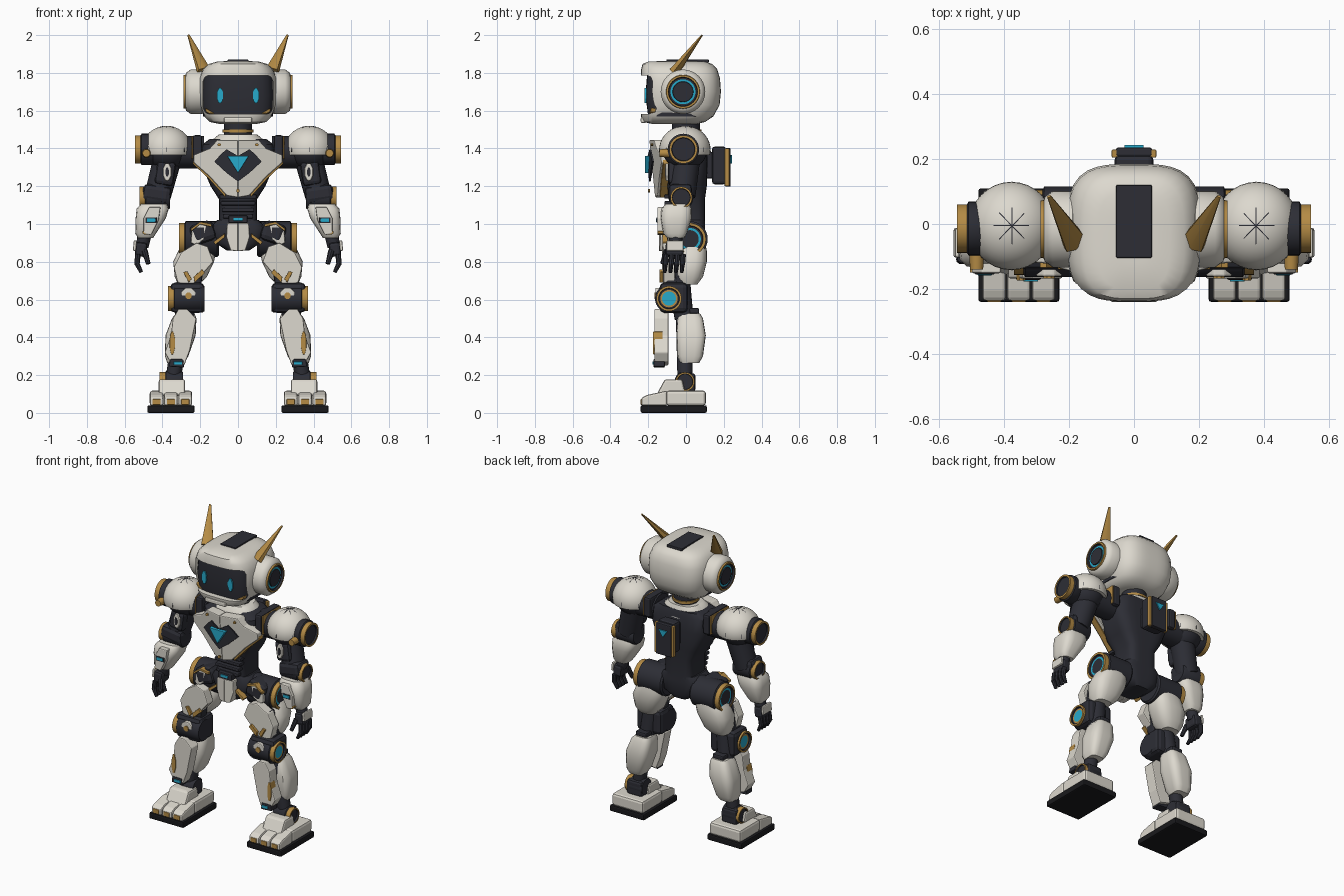
import bpy, bmesh, math
from mathutils import Matrix, Vector

if "Cube" in bpy.data.objects:
    bpy.data.objects.remove(bpy.data.objects["Cube"])

COLOURS = {"white": (.72, .69, .62), "dark": (.026, .027, .036), "gold": (.46, .26, .06),
           "cyan": (.02, .4, .6), "black": (.01, .01, .012)}
MATERIALS = {}
for label, rgb in COLOURS.items():
    material = bpy.data.materials.new(label)
    material.use_nodes = True
    material.diffuse_color = (*rgb, 1)
    material.node_tree.nodes["Principled BSDF"].inputs["Base Color"].default_value = (*rgb, 1)
    MATERIALS[label] = material


def finish(name, bm, colours, bevel=0, mirror=True, smooth=False):
    """Turn a bmesh into an object, optionally bevelled and mirrored across x."""
    bmesh.ops.recalc_face_normals(bm, faces=bm.faces)
    mesh = bpy.data.meshes.new(name)
    bm.to_mesh(mesh)
    bm.free()
    obj = bpy.data.objects.new(name, mesh)
    bpy.context.collection.objects.link(obj)
    for colour in colours:
        mesh.materials.append(MATERIALS[colour])
    if smooth:
        bpy.ops.object.select_all(action="DESELECT")
        obj.select_set(True)
        bpy.context.view_layer.objects.active = obj
        bpy.ops.object.shade_smooth_by_angle(angle=math.radians(40))
    if bevel:
        modifier = obj.modifiers.new("bevel", "BEVEL")
        modifier.width, modifier.segments = bevel, 2
    if mirror:
        obj.modifiers.new("mirror", "MIRROR")
    return obj


def box(name, centre, size, colour, bevel=.01, mirror=True, tilt=0):
    bm = bmesh.new()
    matrix = Matrix.Translation(centre) @ Matrix.Rotation(tilt, 4, "Y") @ Matrix.Diagonal((*size, 1))
    bmesh.ops.create_cube(bm, size=1, matrix=matrix)
    return finish(name, bm, [colour], bevel, mirror)


def rod(name, start, end, r_start, r_end, colour, sides=20, mirror=True, flat=1):
    bm = bmesh.new()
    start, end = Vector(start), Vector(end)
    turn = (end - start).to_track_quat("Z", "Y").to_matrix().to_4x4()
    matrix = Matrix.Translation((start + end) / 2) @ turn @ Matrix.Diagonal((1, flat, 1, 1))
    bmesh.ops.create_cone(bm, cap_ends=True, segments=sides, radius1=r_start, radius2=r_end,
                          depth=(end - start).length, matrix=matrix)
    return finish(name, bm, [colour], mirror=mirror, smooth=True)


def loft(name, sections, colour, power=4, sides=32, mirror=True):
    """Skin rounded-square rings, each given as z, centre x, half width, front y, back y."""
    bm, rings = bmesh.new(), []
    for z, cx, half, front, back in sections:
        ring = []
        for i in range(sides):
            c, s = math.cos(math.tau * i / sides), math.sin(math.tau * i / sides)
            k = (abs(c) ** power + abs(s) ** power) ** (-1 / power)
            ring.append(bm.verts.new((cx + half * c * k, (front + back) / 2 + (back - front) / 2 * s * k, z)))
        rings.append(ring)
    for low, high in zip(rings, rings[1:]):
        for i in range(sides):
            j = (i + 1) % sides
            bm.faces.new((low[i], low[j], high[j], high[i]))
    bm.faces.new(rings[0])
    bm.faces.new(rings[-1])
    return finish(name, bm, [colour], mirror=mirror, smooth=True)


def prism(name, outline, place, depth, colour, bevel=.006, mirror=True):
    """Extrude an outline by a depth vector; place maps its two values to a point."""
    bm = bmesh.new()
    near = [Vector(place(*p)) for p in outline]
    a = [bm.verts.new(p) for p in near]
    b = [bm.verts.new(p + Vector(depth)) for p in near]
    bm.faces.new(a)
    bm.faces.new(b)
    for i in range(len(a)):
        j = (i + 1) % len(a)
        bm.faces.new((a[i], a[j], b[j], b[i]))
    return finish(name, bm, [colour], bevel, mirror)


def plate(name, outline, y, thick, colour, sweep=0, lean=0, bevel=.006, mirror=True):
    """Front plate from an x, z outline, swept back sideways and leaning with height."""
    z_ref = outline[0][1]
    return prism(name, outline, lambda x, z: (x, y + sweep * x + lean * (z - z_ref), z),
                 (0, thick, 0), colour, bevel, mirror)


def oval(x, z, rx, rz, sides=8):
    angles = [math.tau * (i + .5) / sides for i in range(sides)]
    return [(x + rx * math.cos(t), z + rz * math.sin(t)) for t in angles]


def lathe(name, y, z, profile, sides=32):
    """Spin x, radius, colour steps around a sideways axis."""
    bm, rings = bmesh.new(), []
    colours = list(dict.fromkeys(step[2] for step in profile))
    for x, r, colour in profile:
        rings.append([bm.verts.new((x, y + r * math.cos(math.tau * i / sides),
                                    z + r * math.sin(math.tau * i / sides))) for i in range(sides)])
    for step, a, b in zip(profile, rings, rings[1:]):
        for i in range(sides):
            j = (i + 1) % sides
            bm.faces.new((a[i], a[j], b[j], b[i])).material_index = colours.index(step[2])
    for ring, step in ((rings[0], profile[0]), (rings[-1], profile[-1])):
        bm.faces.new(ring).material_index = colours.index(step[2])
    return finish(name, bm, colours, smooth=True)


def joint(name, y, z, r, inner, outer, ring="dark", core="dark", body="dark"):
    """Round joint with a gold rim and an inset face."""
    return lathe(name, y, z, [
        (inner, r * .9, body), (inner + .01, r, body), (outer - .035, r, body), (outer - .03, r * .9, "gold"),
        (outer, r * .9, "gold"), (outer, r * .75, "dark"), (outer - .01, r * .72, "dark"),
        (outer - .01, r * .62, ring), (outer - .01, r * .5, core), (outer - .01, r * .1, core)])


# Head shell with a visor opening
head = loft("head_shell", [
    (1.53, 0, .1, -.18, .06), (1.54, 0, .15, -.225, .1), (1.57, 0, .18, -.238, .145), (1.63, 0, .2, -.24, .178),
    (1.7, 0, .207, -.24, .185), (1.77, 0, .204, -.24, .18), (1.82, 0, .185, -.237, .165),
    (1.847, 0, .155, -.23, .14), (1.86, 0, .11, -.2, .1), (1.863, 0, .05, -.12, .05)], "white", 3.4, 48, False)
cutter = box("visor_cutter", (0, -.25, 1.685), (.368, .27, .205), "white", .03, False)
cutter.hide_render = True
cutter.hide_set(True)
opening = head.modifiers.new("opening", "BOOLEAN")
opening.object, opening.solver = cutter, "EXACT"
loft("visor", [(1.57, 0, .185, -.2, .1), (1.68, 0, .192, -.215, .1), (1.8, 0, .185, -.205, .1)],
     "dark", 4, 40, False)
plate("eyes", oval(.095, 1.68, .018, .043), -.219, .009, "cyan", bevel=0)
plate("visor_corner_trims", [(.12, 1.584), (.175, 1.615), (.17, 1.592), (.15, 1.583)], -.222, .04, "gold", sweep=.2)
box("head_top_strip", (0, .008, 1.862), (.11, .225, .018), "dark", .004, False)
box("chin_plate", (0, -.225, 1.55), (.15, .03, .03), "white", .008, False)
lathe("ear_pods", -.016, 1.7, [
    (.17, .1, "white"), (.19, .118, "white"), (.25, .118, "white"), (.275, .1, "white"), (.278, .09, "gold"),
    (.288, .088, "gold"), (.288, .078, "dark"), (.276, .075, "dark"), (.276, .066, "cyan"),
    (.276, .055, "dark"), (.282, .053, "dark"), (.282, .01, "dark")])
rod("horns", (.18, -.06, 1.81), (.262, .085, 2), .042, .007, "gold", 6, flat=.62)

# Neck and torso
rod("neck", (0, 0, 1.44), (0, 0, 1.55), .075, .075, "dark", mirror=False)
rod("neck_ring", (0, 0, 1.485), (0, 0, 1.5), .082, .082, "gold", mirror=False)
loft("collar", [(1.4, 0, .16, -.13, .112), (1.45, 0, .13, -.11, .1), (1.475, 0, .1, -.09, .09)],
     "white", 2.6, mirror=False)
loft("torso", [(1, 0, .1, -.09, .1), (1.13, 0, .1, -.09, .1), (1.2, 0, .145, -.11, .11), (1.33, 0, .2, -.13, .115),
               (1.42, 0, .19, -.12, .11), (1.45, 0, .15, -.09, .1)], "dark", 5, mirror=False)
for i in range(4):
    box("abdomen_rib", (0, -.08, 1.04 + .035 * i), (.16 + .012 * i, .07, .022), "dark", .006, False)
plate("chest_armour", [(0, 1.445), (.11, 1.445), (.15, 1.4), (.235, 1.365), (.235, 1.325), (.15, 1.25), (.06, 1.15),
                       (0, 1.14)], -.195, .07, "white", .22, -.1)
plate("chest_edge_trim", [(.24, 1.32), (.155, 1.24), (.065, 1.14), (.065, 1.165), (.15, 1.262), (.235, 1.34)],
      -.168, .04, "gold", .2, -.1, .002)
plate("chest_emblem_panel", [(0, 1.36), (.06, 1.395), (.09, 1.37), (.125, 1.33), (.06, 1.27), (0, 1.225)],
      -.203, .009, "dark", .18, -.05, 0)
plate("chest_light", [(-.057, 1.36), (.057, 1.36), (0, 1.27)], -.218, .03, "cyan", bevel=.002, mirror=False)
plate("chest_pins", oval(.1, 1.42, .01, .008), -.184, .009, "gold", bevel=0)
plate("chest_low_pin", oval(0, 1.175, .01, .01), -.2, .009, "gold", bevel=0, mirror=False)
for name, x, size, colour in (("yoke", .215, (.05, .2, .13), "dark"), ("yoke_trim", .243, (.008, .19, .12), "gold")):
    box(name, (x, 0, 1.405), size, colour, .012 if colour == "dark" else .003)
rod("shoulder_axles", (.18, 0, 1.38), (.32, 0, 1.38), .085, .085, "dark")

# Backpack
box("backpack_mount", (0, .125, 1.31), (.08, .06, .14), "dark", mirror=False)
box("backpack", (0, .175, 1.31), (.12, .075, .2), "dark", .015, False)
box("backpack_trim", (0, .217, 1.3), (.138, .025, .2), "gold", .004, False)
box("backpack_panel", (0, .222, 1.3), (.11, .028, .205), "dark", .006, False)
plate("backpack_light", [(-.03, 1.365), (.03, 1.365), (0, 1.32)], .235, .008, "cyan", bevel=0, mirror=False)

# Shoulders: a white dome with seams over a dark ball
def dome(name, scale, floor, colour):
    bm = bmesh.new()
    matrix = Matrix.Translation((.378, -.006, 1.395)) @ Matrix.Diagonal((*scale, 1))
    bmesh.ops.create_uvsphere(bm, u_segments=32, v_segments=20, radius=1, matrix=matrix)
    cut = bmesh.ops.bisect_plane(bm, geom=bm.verts[:] + bm.edges[:] + bm.faces[:], plane_co=(0, 0, floor),
                                 plane_no=(0, 0, -1), clear_outer=True)
    bmesh.ops.contextual_create(bm, geom=[g for g in cut["geom_cut"] if isinstance(g, bmesh.types.BMEdge)])
    finish(name, bm, [colour], smooth=True)


dome("shoulder_dome", (.132, .136, .124), 1.365, "white")
dome("shoulder_ball", (.115, .118, .11), 1.28, "dark")
for i in range(4):
    t = math.pi * i / 4
    points = [(math.cos(a), math.sin(a)) for a in (math.pi * k / 24 for k in range(25))]
    prism("dome_seam", points, lambda u, v: (.378 + .1335 * u * math.cos(t), -.006 + .1375 * u * math.sin(t),
          1.38 + .14 * v), (-.003 * math.sin(t), .003 * math.cos(t), 0), "dark", 0)
joint("shoulder_hub", -.014, 1.395, .083, .43, .545)
rod("shoulder_bolt", (.485, -.08, 1.375), (.485, -.14, 1.375), .024, .02, "gold")

# Arms
rod("upper_arm", (.375, 0, 1.34), (.425, -.02, 1.15), .075, .07, "dark")
box("upper_arm_block", (.385, -.035, 1.27), (.1, .12, .13), "dark", .02, tilt=-.15)
plate("upper_arm_plate", oval(.375, 1.275, .024, .05), -.108, .03, "white")
plate("upper_arm_inset", oval(.375, 1.275, .01, .025), -.112, .008, "dark", bevel=0)
box("elbow_block", (.43, -.03, 1.16), (.15, .125, .09), "dark", .025, tilt=-.15)
joint("elbow_hub", -.025, 1.14, .064, .36, .522)
loft("forearm", [(.925, .49, .04, -.1, -.01), (.95, .489, .055, -.12, .005), (1.03, .462, .08, -.135, .03),
                 (1.08, .452, .085, -.13, .03), (1.105, .445, .07, -.11, .02)], "white", 4, 20)
plate("forearm_plate", [(.41, 1.09), (.47, 1.09), (.5, 1.03), (.5, .95), (.46, .94), (.42, 1.02)], -.152, .04, "white")
box("forearm_light", (.46, -.152, 1.02), (.045, .012, .018), "cyan", .002)
box("forearm_light_frame", (.46, -.148, 1.02), (.06, .014, .03), "dark", .002)
plate("forearm_gold", oval(.485, .955, .022, .012), -.15, .05, "gold", bevel=.002)
rod("wrist", (.495, -.055, .94), (.508, -.055, .88), .036, .034, "dark")
box("palm", (.513, -.06, .865), (.06, .095, .075), "dark", .015, tilt=-.1)
box("hand_guard", (.546, -.058, .885), (.016, .09, .055), "white", .006, tilt=-.1)
for i in range(4):
    y = -.105 + .03 * i
    rod("finger_base", (.53, y, .84), (.535, y - .004, .785), .015, .014, "dark", 8)
    rod("finger_tip", (.536, y - .004, .793), (.512, y - .008, .745), .014, .01, "dark", 8)
rod("thumb", (.495, -.1, .86), (.475, -.125, .79), .017, .012, "dark", 8)

# Waist and hips
loft("pelvis", [(.86, 0, .06, -.08, .08), (.9, 0, .12, -.1, .1), (.98, 0, .15, -.1, .1), (1.02, 0, .11, -.09, .1)],
     "dark", 4, mirror=False)
plate("groin_plate", [(0, 1.005), (.058, 1.005), (.062, .93), (.04, .86), (0, .855)], -.145, .06, "white", .15)
box("waist_panel", (0, -.115, 1.025), (.1, .05, .04), "dark", .006, False)
box("waist_light", (0, -.141, 1.025), (.05, .008, .016), "cyan", .002, False)
joint("hip_hub", .02, .92, .095, .1, .312, "cyan")
box("hip_block", (.185, -.03, .955), (.13, .14, .11), "dark", .03, tilt=.3)
plate("hip_cover", [(.165, .99), (.205, 1), (.245, .965), (.25, .9), (.22, .885), (.18, .92)], -.118, .04, "white", .1)
plate("hip_trim", [(.14, 1), (.2, 1.012), (.25, .975), (.25, .96), (.2, .998), (.14, .985)], -.11, .04, "gold", bevel=.002)
plate("pelvis_trim", [(.07, .95), (.13, .905), (.12, .89), (.07, .93)], -.125, .04, "gold", bevel=.002)

# Legs
loft("thigh", [(.68, .262, .055, -.045, .06), (.72, .25, .085, -.06, .09), (.8, .235, .108, -.06, .11),
               (.86, .215, .1, -.05, .11), (.91, .205, .075, -.03, .1)], "white", 3, 20)
box("thigh_core", (.25, -.075, .75), (.13, .07, .2), "dark", .015, tilt=-.15)
plate("thigh_plate", [(.16, .88), (.22, .9), (.3, .85), (.34, .77), (.32, .69), (.25, .67), (.2, .72), (.13, .8)],
      -.135, .06, "white", .05)
plate("thigh_trim", [(.23, .69), (.235, .72), (.19, .76), (.175, .74)], -.14, .03, "gold", bevel=.002)
plate("thigh_slot", [(.27, .75), (.29, .745), (.26, .69), (.245, .71)], -.135, .02, "gold", bevel=.002)
joint("knee_hub", -.09, .605, .074, .178, .37, "gold", "cyan")
box("knee_block", (.268, -.065, .61), (.18, .15, .16), "dark", .025)
rod("knee_strut", (.262, -.04, .72), (.285, -.01, .5), .06, .05, "dark")
plate("knee_cap", oval(.262, .625, .042, .04), -.162, .05, "white")
plate("knee_pin", oval(.262, .62, .018, .018), -.168, .009, "gold", bevel=0)
rod("shin_core", (.285, -.01, .55), (.345, -.005, .17), .045, .04, "dark")
loft("calf", [(.265, .33, .045, -.03, .07), (.3, .325, .062, -.045, .09), (.41, .304, .08, -.05, .105),
              (.5, .285, .065, -.045, .09), (.525, .28, .05, -.035, .075)], "white", 5, 20)
box("calf_cap", (.28, .02, .54), (.08, .1, .03), "dark", .008)
plate("shin_plate", [(.27, .55), (.315, .55), (.345, .5), (.355, .41), (.388, .32), (.36, .27), (.285, .25), (.255, .33),
                     (.22, .5)], -.168, .075, "white")
plate("shin_trim", oval(.348, .37, .015, .065), -.174, .05, "gold", bevel=.002)
plate("shin_guard", [(.29, .285), (.36, .285), (.365, .245), (.285, .24)], -.172, .06, "dark")
box("shin_light", (.318, -.173, .263), (.045, .01, .016), "cyan", .002)
joint("ankle_hub", -.005, .165, .056, .29, .415)
box("ankle_block", (.345, .01, .16), (.11, .08, .1), "dark", .015)

# Feet
box("sole", (.355, -.065, .02), (.25, .35, .04), "black", .008)
box("heel", (.355, .0, .078), (.225, .21, .08), "white", .015)
prism("instep", [(-.16, .09), (-.112, .178), (-.02, .178), (.0, .09)], lambda y, z: (.28, y, z), (.14, 0, 0), "white", .012)
for i in range(3):
    x = .279 + .076 * i
    prism("toe", [(-.236, .038), (-.236, .08), (-.205, .095), (-.1, .118), (-.1, .038)],
          lambda y, z: (x - .036, y, z), (.072, 0, 0), "white", .01)
    box("toe_tip", (x, -.234, .058), (.044, .014, .03), "gold", .004)
